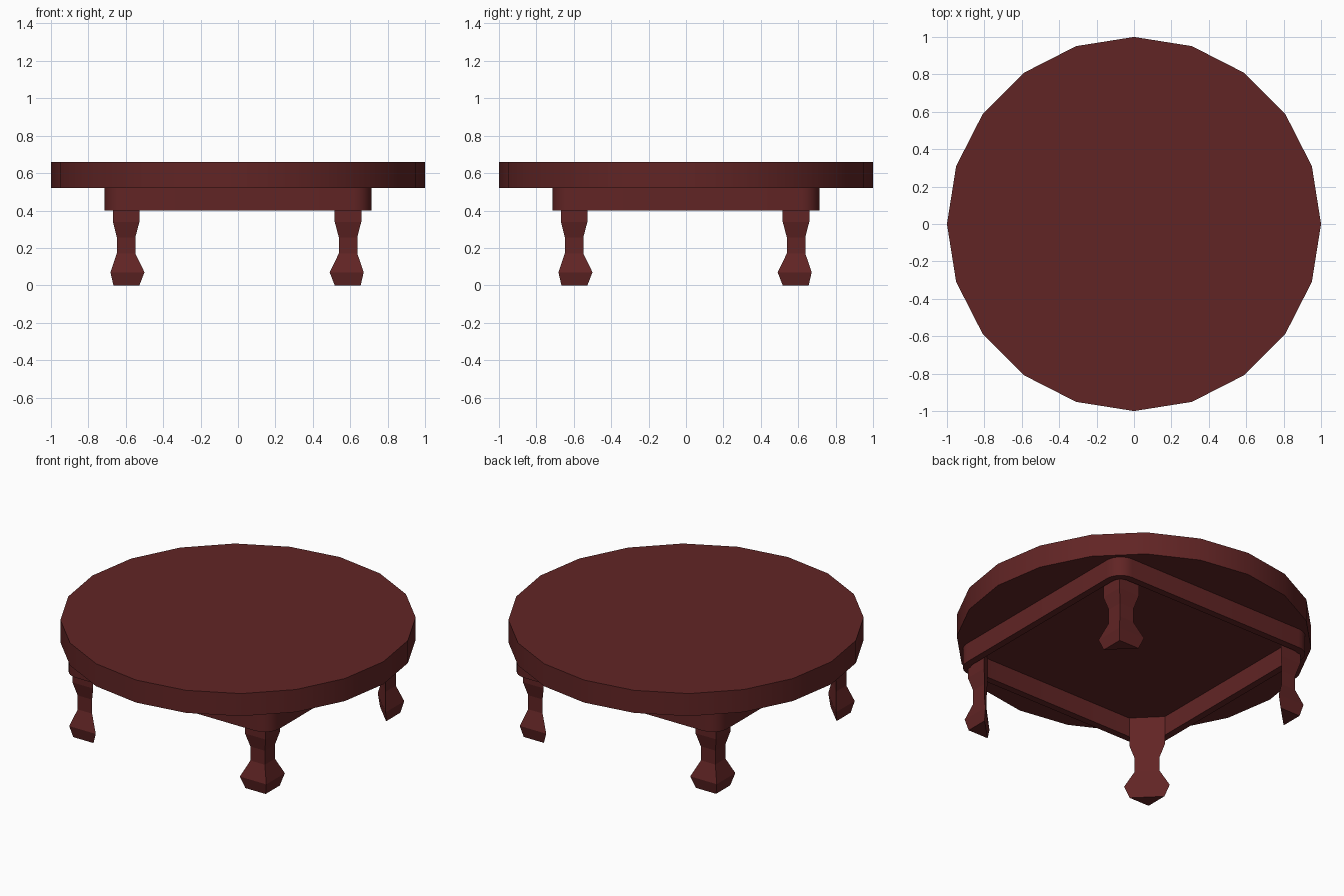
import bpy, bmesh, math

if "Cube" in bpy.data.objects:
    bpy.data.objects.remove(bpy.data.objects["Cube"])

wood = bpy.data.materials.new("dark red wood")
wood.diffuse_color = (0.12, 0.018, 0.018, 1)
wood.use_nodes = True
wood.node_tree.nodes["Principled BSDF"].inputs["Base Color"].default_value = wood.diffuse_color


def make_object(name, bm, smooth=False):
    bmesh.ops.recalc_face_normals(bm, faces=bm.faces)
    mesh = bpy.data.meshes.new(name)
    bm.to_mesh(mesh)
    bm.free()
    mesh.materials.append(wood)
    obj = bpy.data.objects.new(name, mesh)
    bpy.context.collection.objects.link(obj)
    if smooth:
        bpy.ops.object.select_all(action='DESELECT')
        obj.select_set(True)
        bpy.context.view_layer.objects.active = obj
        bpy.ops.object.shade_smooth_by_angle(angle=math.radians(30))
    return obj


def bridge(bm, lower, upper):
    n = len(lower)
    for i in range(n):
        j = (i + 1) % n
        bm.faces.new((lower[i], lower[j], upper[j], upper[i]))


def rounded_square(half, radius, segments=6):
    points = []
    for corner in range(4):
        mid = math.radians(45 + 90 * corner)
        cx = math.copysign(half - radius, math.cos(mid))
        cy = math.copysign(half - radius, math.sin(mid))
        for s in range(segments + 1):
            a = math.radians(90 * corner + 90 * s / segments)
            points.append((cx + radius * math.cos(a), cy + radius * math.sin(a)))
    return points


# Round tabletop with 20 sides
bm = bmesh.new()
rings = [[bm.verts.new((math.cos(math.tau * i / 20), math.sin(math.tau * i / 20), z))
          for i in range(20)] for z in (0.52, 0.66)]
bridge(bm, *rings)
for ring in rings:
    bm.faces.new(ring)
make_object("tabletop", bm, smooth=True)

# Hollow apron frame with rounded corners
bm = bmesh.new()
loops = []
for half, radius, z in ((0.713, 0.10, 0.40), (0.713, 0.10, 0.52),
                        (0.67, 0.057, 0.52), (0.67, 0.057, 0.40)):
    loops.append([bm.verts.new((x, y, z)) for x, y in rounded_square(half, radius)])
for i in range(4):
    bridge(bm, loops[i], loops[(i + 1) % 4])
make_object("apron", bm, smooth=True)

# Triangular legs: height, outer corner position, inner end of each side
LEG_PROFILE = [(0.0, 0.661, 0.522), (0.07, 0.677, 0.495), (0.17, 0.643, 0.544),
               (0.257, 0.643, 0.544), (0.34, 0.664, 0.522), (0.52, 0.664, 0.522)]
SHIFT = -0.005
for side_y, end in ((-1, "front"), (1, "back")):
    for side_x, side in ((-1, "left"), (1, "right")):
        bm = bmesh.new()
        rings = [[bm.verts.new((side_x * x + SHIFT, side_y * y + SHIFT, z))
                  for x, y in ((a, a), (b, a), (a, b))] for z, a, b in LEG_PROFILE]
        for lower, upper in zip(rings, rings[1:]):
            bridge(bm, lower, upper)
        bm.faces.new(rings[0])
        bm.faces.new(rings[-1])
        make_object(f"{end}_{side}_leg", bm)
